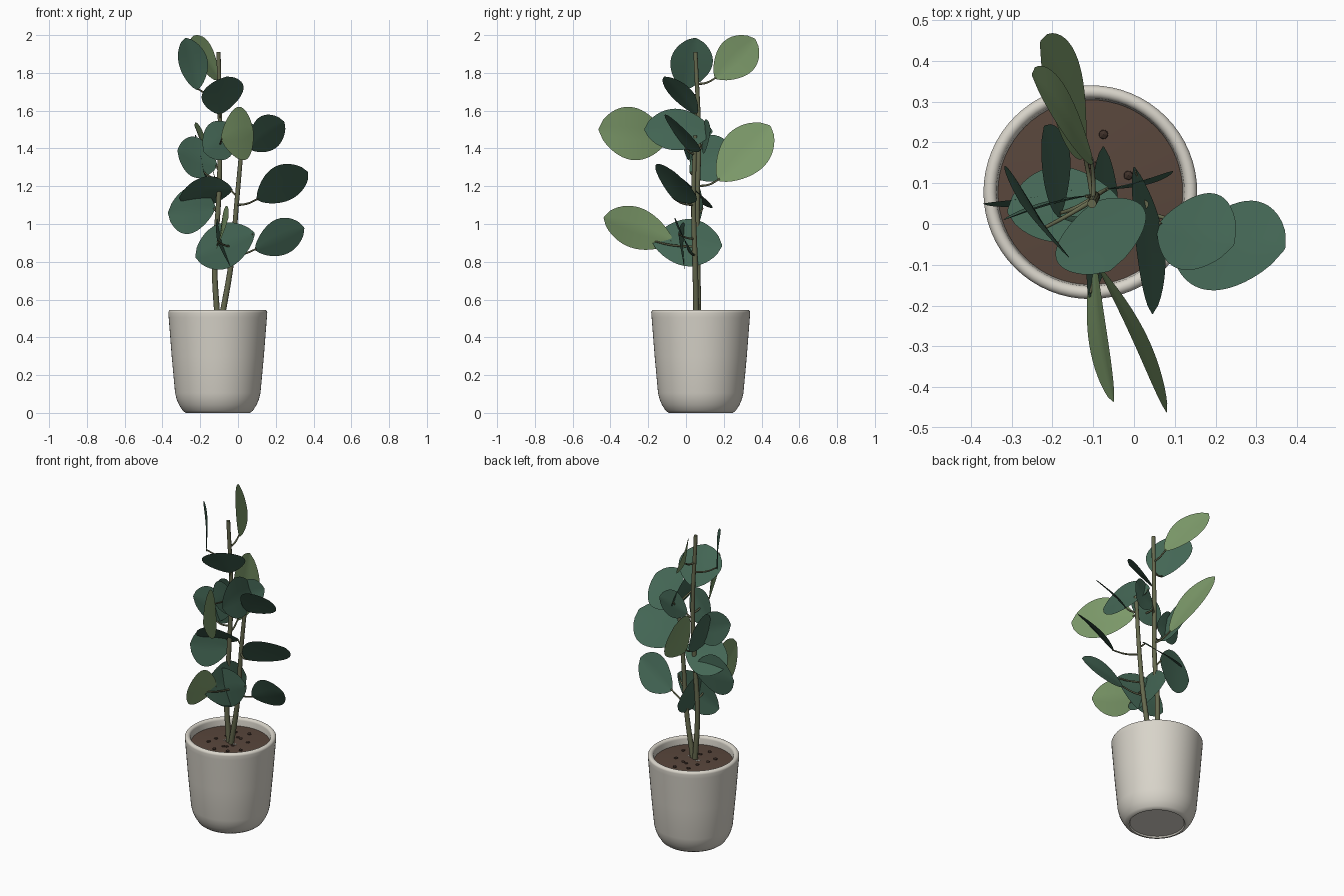
import bpy, bmesh, math, random
from mathutils import Vector

if "Cube" in bpy.data.objects:
    bpy.data.objects.remove(bpy.data.objects["Cube"])

random.seed(4)
CX, CY = -0.107, 0.078          # pot axis


def material(name, rgb):
    m = bpy.data.materials.new(name)
    m.diffuse_color = (*rgb, 1)
    m.use_nodes = True
    m.node_tree.nodes["Principled BSDF"].inputs["Base Color"].default_value = m.diffuse_color
    return m


CREAM = material("cream_ceramic", (0.69, 0.66, 0.59))
SOIL = material("brown_soil", (0.10, 0.062, 0.045))
PEBBLE = material("dark_pebble", (0.05, 0.03, 0.022))
PERLITE = material("pale_grain", (0.6, 0.58, 0.54))
BARK = material("olive_stem", (0.13, 0.14, 0.075))
DARK = material("deep_green", (0.057, 0.133, 0.09))
LIGHT = material("pale_green", (0.205, 0.325, 0.145))


def finish(name, bm, mat, angle=35):
    bmesh.ops.recalc_face_normals(bm, faces=bm.faces)
    me = bpy.data.meshes.new(name)
    bm.to_mesh(me)
    bm.free()
    ob = bpy.data.objects.new(name, me)
    bpy.context.collection.objects.link(ob)
    me.materials.append(mat)
    bpy.ops.object.select_all(action='DESELECT')
    ob.select_set(True)
    bpy.context.view_layer.objects.active = ob
    bpy.ops.object.shade_smooth_by_angle(angle=math.radians(angle))
    return ob


def lathe(name, profile, mat, n=64):
    bm = bmesh.new()
    rings = [[bm.verts.new((CX + r * math.cos(k * math.tau / n), CY + r * math.sin(k * math.tau / n), z))
              for k in range(n)] for r, z in profile]
    for a, b in zip(rings, rings[1:]):
        for k in range(n):
            bm.faces.new((a[k], a[(k + 1) % n], b[(k + 1) % n], b[k]))
    bm.faces.new(rings[0])
    bm.faces.new(rings[-1])
    return finish(name, bm, mat, 40)


def tube(name, pts, r0, r1, mat, sides=10):
    cu = bpy.data.curves.new(name, 'CURVE')
    cu.dimensions = '3D'
    cu.bevel_depth = 1
    cu.bevel_resolution = max(0, sides // 2 - 2)
    cu.resolution_u = 6
    cu.use_fill_caps = True
    sp = cu.splines.new('BEZIER')
    sp.bezier_points.add(len(pts) - 1)
    for i, (bp, p) in enumerate(zip(sp.bezier_points, pts)):
        bp.co = p
        bp.handle_left_type = bp.handle_right_type = 'AUTO'
        bp.radius = r0 + (r1 - r0) * i / (len(pts) - 1)
    ob = bpy.data.objects.new(name, cu)
    bpy.context.collection.objects.link(ob)
    cu.materials.append(mat)


# Pot with rounded foot, thick rolled rim and recessed base
rim = [(0.246 + 0.016 * math.cos(math.pi * k / 10), 0.530 + 0.016 * math.sin(math.pi * k / 10)) for k in range(11)]
lathe("pot", [(0.155, 0.008), (0.160, 0.0), (0.170, 0.0), (0.186, 0.012), (0.205, 0.042), (0.218, 0.072),
              (0.226, 0.105), (0.244, 0.3), (0.260, 0.505)] + rim + [(0.227, 0.5), (0.225, 0.47)], CREAM)
lathe("soil", [(0.2245, 0.475), (0.2265, 0.497), (0.12, 0.505), (0.02, 0.507)], SOIL)

# Scattered grains on the soil
for name, mat, count, size, reach in (("pebbles", PEBBLE, 14, 0.013, 0.15), ("pale_grains", PERLITE, 6, 0.007, 0.06)):
    bm = bmesh.new()
    for _ in range(count):
        a, d = random.uniform(0, math.tau), reach * math.sqrt(random.uniform(0.1, 1))
        new = bmesh.ops.create_icosphere(bm, subdivisions=1, radius=size)["verts"]
        for v in new:
            v.co.z *= 0.6
            v.co += Vector((CX + d * math.cos(a), CY + d * math.sin(a), 0.506))
    finish(name, bm, mat, 10)

# Two stems
STEMS = {
    "tall_stem": [Vector(p) for p in ((-0.108, 0.065, 0.48), (-0.124, 0.062, 0.8), (-0.103, 0.06, 1.12),
                                      (-0.095, 0.068, 1.45), (-0.103, 0.05, 1.91))],
    "short_stem": [Vector(p) for p in ((-0.09, 0.055, 0.48), (-0.035, 0.048, 0.8), (-0.008, 0.04, 1.1),
                                       (0.025, 0.048, 1.47))],
}
for name, pts in STEMS.items():
    tube(name, pts, 0.016, 0.011, BARK, 12)


def stem_point(base):
    """Closest place on a stem a little below the leaf base."""
    best = None
    for pts in STEMS.values():
        z = min(base.z - 0.03, pts[-1].z - 0.02)
        for a, b in zip(pts, pts[1:]):
            if a.z <= z <= b.z:
                p = a.lerp(b, (z - a.z) / (b.z - a.z))
                if best is None or (p - base).length < (best - base).length:
                    best = p
    return best


def leaf(name, spec, mat):
    """Blade from base to tip; the third vector is half its width."""
    base, tip, side = (Vector(spec[i:i + 3]) for i in (0, 3, 6))
    axis = tip - base
    normal = axis.cross(side).normalized()
    if normal.z < 0:
        normal = -normal
    n, m = 18, 4
    bm = bmesh.new()
    rows = []
    for i in range(n + 1):
        t = i / n
        w = max(math.sin(math.pi * t ** 1.12), 0) ** 0.6 if 0 < i < n else 0.04
        row = []
        for j in range(-m, m + 1):
            s = j / m
            # gentle arch along the blade and shallow fold at the midrib
            lift = 0.035 * axis.length * math.sin(math.pi * t) + 0.008 * w * (abs(s) - 0.5)
            row.append(bm.verts.new(base + axis * t + side * (s * w) + normal * lift))
        rows.append(row)
    for a, b in zip(rows, rows[1:]):
        for j in range(2 * m):
            bm.faces.new((a[j], a[j + 1], b[j + 1], b[j]))
    finish(name, bm, mat, 40)
    # Leaf stalk
    p = stem_point(base)
    mid = p.lerp(base, 0.55) - Vector((0, 0, 0.008))
    tube(name + "_stalk", [p, mid, base + axis * 0.03], 0.006, 0.0045, BARK, 8)


# Each row: base, tip, half width vector
DARK_LEAVES = {
    "top_left_leaf": (-0.215, -0.01, 1.71, -0.278, 0.05, 1.985, 0.075, -0.11, 0.015),
    "top_front_leaf": (-0.095, 0.055, 1.58, -0.06, -0.115, 1.78, 0.11, 0.055, 0.015),
    "upper_right_leaf": (0.06, 0.0, 1.40, 0.245, -0.05, 1.54, 0.045, 0.092, -0.08),
    "middle_right_leaf": (0.10, -0.065, 1.13, 0.37, -0.06, 1.275, 0.045, 0.11, -0.085),
    "lower_right_leaf": (0.09, 0.01, 0.865, 0.35, -0.045, 0.98, 0.03, 0.045, -0.09),
    "lower_front_leaf": (0.088, -0.04, 0.95, -0.225, -0.01, 0.825, -0.03, 0.0, 0.115),
    "lower_cross_leaf": (-0.11, -0.18, 0.91, -0.075, 0.19, 0.885, -0.035, 0.01, 0.125),
    "lower_left_leaf": (-0.12, 0.09, 1.085, -0.37, 0.05, 1.06, 0.01, 0.01, 0.125),
    "middle_left_leaf": (-0.03, 0.05, 1.18, -0.31, 0.03, 1.14, 0.01, -0.092, 0.082),
    "upper_left_leaf": (-0.11, 0.07, 1.31, -0.32, 0.01, 1.39, 0.01, 0.0, 0.105),
    "back_left_leaf": (-0.18, 0.02, 1.27, -0.22, 0.24, 1.41, -0.03, -0.045, 0.11),
    "upper_cross_leaf": (0.0, 0.14, 1.49, 0.045, -0.22, 1.50, -0.035, 0.0, 0.11),
    "upper_middle_leaf": (-0.01, -0.04, 1.51, -0.18, 0.02, 1.38, -0.05, 0.0, 0.09),
    "upper_back_leaf": (-0.07, 0.085, 1.42, 0.095, 0.13, 1.50, -0.02, 0.0, 0.085),
}
LIGHT_LEAVES = {
    "front_high_leaf": (-0.09, -0.10, 1.45, 0.08, -0.462, 1.50, -0.02, 0.0, 0.14),
    "back_middle_leaf": (-0.12, 0.17, 1.23, -0.23, 0.445, 1.52, -0.02, -0.095, 0.085),
    "front_low_leaf": (-0.10, -0.07, 0.91, -0.05, -0.435, 1.035, 0.02, 0.025, 0.105),
    "back_top_leaf": (-0.10, 0.155, 1.77, -0.25, 0.365, 1.98, 0.012, -0.078, 0.075),
}
for table, mat in ((DARK_LEAVES, DARK), (LIGHT_LEAVES, LIGHT)):
    for name, spec in table.items():
        leaf(name, spec, mat)
